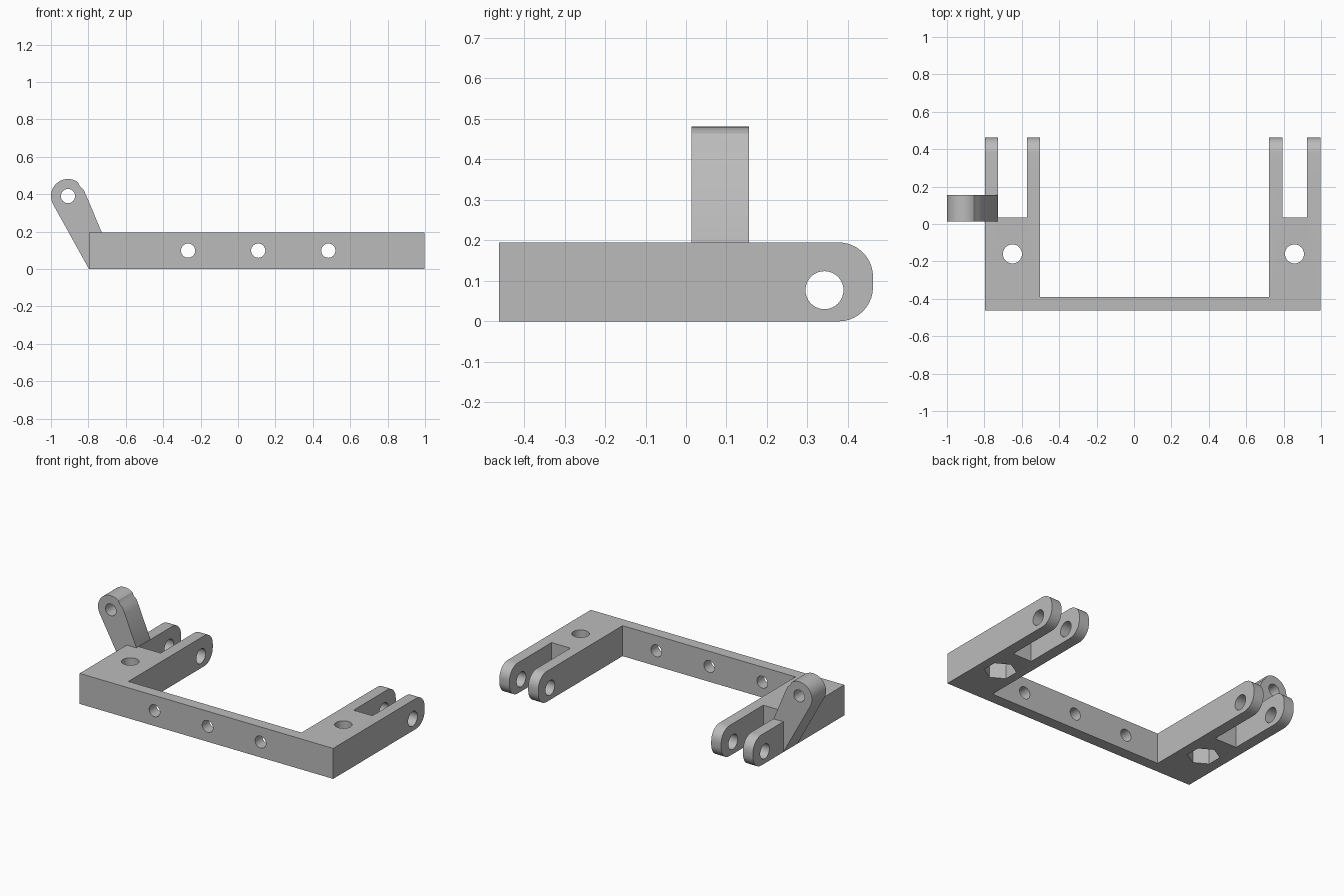
import bpy, bmesh, math
from mathutils import Vector, Matrix

cube = bpy.data.objects.get("Cube")
if cube:
    bpy.data.objects.remove(cube, do_unlink=True)

grey = bpy.data.materials.new("mid grey")
grey.use_nodes = True
grey.diffuse_color = (0.5, 0.5, 0.5, 1)
grey.node_tree.nodes["Principled BSDF"].inputs["Base Color"].default_value = (0.5, 0.5, 0.5, 1)

H = 0.195                      # frame height
LEFT, RIGHT = 0.997, -0.797    # frame ends
BACK, FRONT = 0.462, -0.462


def make_object(name, bm):
    bmesh.ops.recalc_face_normals(bm, faces=bm.faces)
    mesh = bpy.data.meshes.new(name)
    bm.to_mesh(mesh)
    bm.free()
    mesh.materials.append(grey)
    obj = bpy.data.objects.new(name, mesh)
    bpy.context.collection.objects.link(obj)
    return obj


def prism(points, direction):
    """Extruded outline."""
    bm = bmesh.new()
    face = bm.faces.new([bm.verts.new(p) for p in points])
    new = bmesh.ops.extrude_face_region(bm, geom=[face])["geom"]
    verts = [g for g in new if isinstance(g, bmesh.types.BMVert)]
    bmesh.ops.translate(bm, verts=verts, vec=direction)
    return bm


def cut_cylinder(target, centre, axis, radius, depth, sides=40):
    """Drill a round or polygonal hole through the target."""
    turn = Vector((0, 0, 1)).rotation_difference(Vector(axis)).to_matrix().to_4x4()
    if sides == 6:
        turn = turn @ Matrix.Rotation(math.pi / 2, 4, "Z")
    bm = bmesh.new()
    bmesh.ops.create_cone(bm, cap_ends=True, segments=sides, radius1=radius,
                          radius2=radius, depth=depth,
                          matrix=Matrix.Translation(centre) @ turn)
    if sides == 6:
        # put two corners of the nut pocket on the y axis
        far = max(bm.verts, key=lambda v: abs(v.co.y - centre[1]))
        if abs(far.co.y - centre[1]) < radius * 0.95:
            bmesh.ops.rotate(bm, verts=bm.verts, cent=centre,
                             matrix=Matrix.Rotation(math.pi / 6, 3, "Z"))
    cutter = make_object("hole_cutter", bm)
    cutter.hide_render = True
    mod = target.modifiers.new("hole", "BOOLEAN")
    mod.operation = "DIFFERENCE"
    mod.solver = "EXACT"
    mod.object = cutter
    bpy.context.view_layer.objects.active = target
    bpy.ops.object.modifier_apply(modifier=mod.name)
    bpy.data.objects.remove(cutter, do_unlink=True)


def finish(obj):
    bpy.ops.object.select_all(action="DESELECT")
    obj.select_set(True)
    bpy.context.view_layer.objects.active = obj
    bpy.ops.object.shade_smooth_by_angle(angle=math.radians(25))


# Frame: front beam and two forked arms as one outline
def fork(x0, x1, x2, x3, slot=0.036):
    return [(x0, BACK), (x1, BACK), (x1, slot), (x2, slot), (x2, BACK), (x3, BACK)]


outline = [(RIGHT, FRONT)] + fork(RIGHT, -0.727, -0.572, -0.502)
outline += [(-0.502, -0.39), (0.722, -0.39)]
outline += fork(0.722, 0.793, 0.926, LEFT) + [(LEFT, FRONT)]
bm = prism([(x, y, 0) for x, y in outline], (0, 0, H))

# Rounded fork tips
tips = [e for e in bm.edges
        if all(abs(v.co.y - BACK) < 1e-4 for v in e.verts)
        and abs(e.verts[0].co.z - e.verts[1].co.z) < 1e-4]
bmesh.ops.bevel(bm, geom=tips, offset=0.085, offset_type="OFFSET",
                segments=10, profile=0.5, affect="EDGES")
frame = make_object("forked_frame", bm)

# Pivot holes through all fork prongs
for x in (-0.65, 0.86):
    cut_cylinder(frame, (x, 0.342, 0.077), (1, 0, 0), 0.047, 0.45)

# Bolt holes with nut pockets underneath
for x in (-0.65, 0.858):
    cut_cylinder(frame, (x, -0.16, 0.1), (0, 0, 1), 0.051, 0.4)
    cut_cylinder(frame, (x, -0.16, 0), (0, 0, 1), 0.094, 0.2, sides=6)

# Mounting holes in the front beam
for x in (-0.267, 0.108, 0.483):
    cut_cylinder(frame, (x, -0.426, 0.098), (0, 1, 0), 0.038, 0.2)
finish(frame)

# Side lever with a rounded eye
eye_x, eye_z, eye_r = -0.909, 0.39, 0.091
profile = [(-0.797, 0), (-0.729, 0.004), (-0.729, 0.197), (-0.81, 0.39),
           (-0.826, 0.425), (-0.845, 0.442)]
for i in range(25):
    a = math.radians(55 + i * 153 / 24)
    profile.append((eye_x + eye_r * math.cos(a), eye_z + eye_r * math.sin(a)))
lever = make_object("side_lever", prism([(x, 0.013, z) for x, z in profile], (0, 0.142, 0)))
cut_cylinder(lever, (eye_x, 0.08, eye_z), (0, 1, 0), 0.038, 0.4)
finish(lever)
